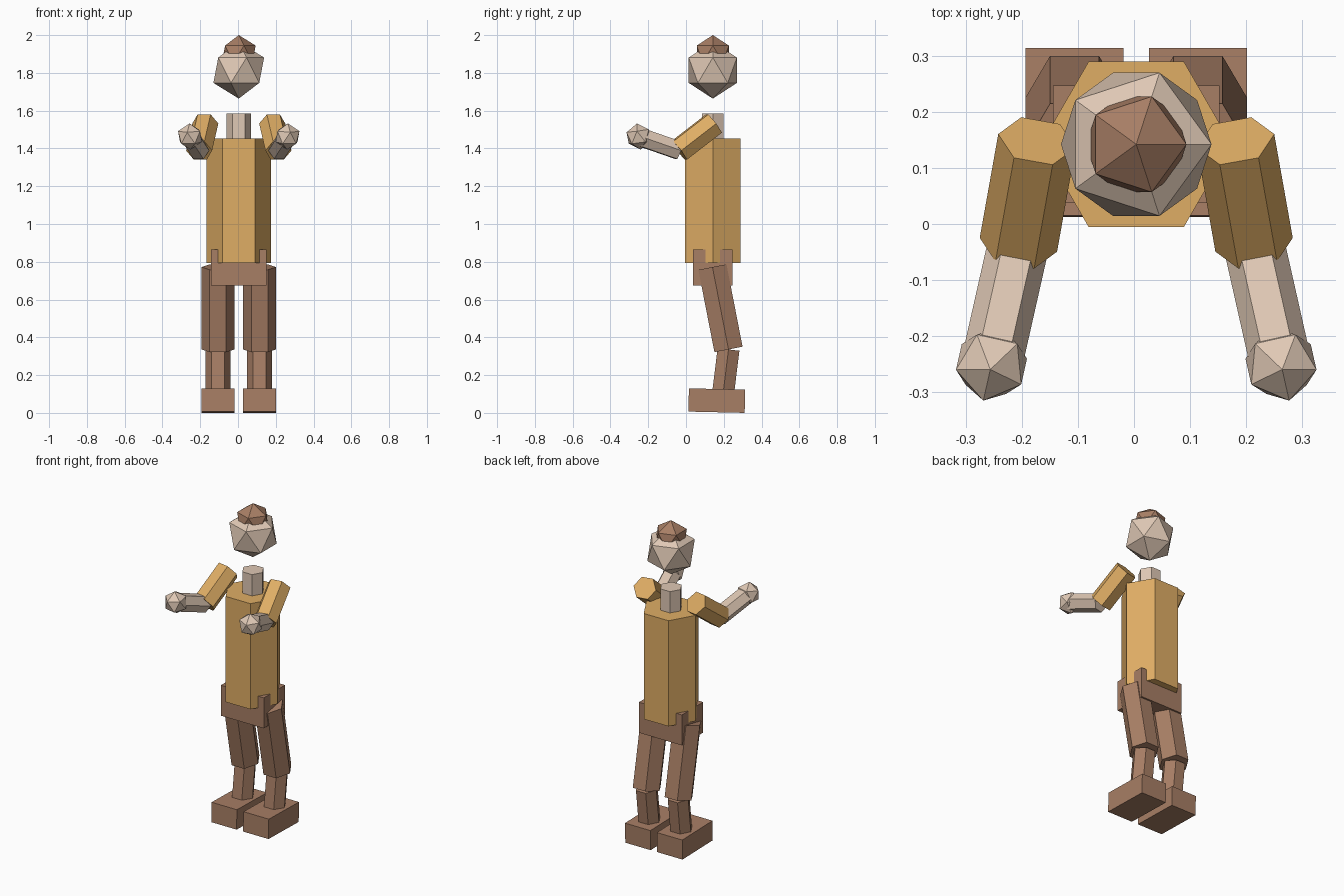
import bpy, bmesh, math
from mathutils import Matrix, Vector

if "Cube" in bpy.data.objects:
    bpy.data.objects.remove(bpy.data.objects["Cube"], do_unlink=True)

CX = 0.004   # body centre line
CY = 0.142
UP = Vector((0, 0, 1))


def make_material(name, rgb):
    mat = bpy.data.materials.new(name)
    mat.use_nodes = True
    mat.diffuse_color = (*rgb, 1)
    mat.node_tree.nodes["Principled BSDF"].inputs["Base Color"].default_value = (*rgb, 1)
    return mat


TAN = make_material("tan_shirt", (0.74, 0.42, 0.13))
SKIN = make_material("pale_skin", (0.74, 0.58, 0.46))
BROWN = make_material("brown_cloth", (0.39, 0.21, 0.13))


def finish(name, bm, mat, matrix):
    bm.transform(matrix)
    mesh = bpy.data.meshes.new(name)
    bm.to_mesh(mesh)
    bm.free()
    mesh.materials.append(mat)
    obj = bpy.data.objects.new(name, mesh)
    bpy.context.collection.objects.link(obj)
    return obj


def frame(axis, origin):
    """Matrix whose z follows the axis and whose x stays level."""
    z = axis.normalized()
    x = z.cross(UP)
    x = x.normalized() if x.length > 0.01 else Vector((1, 0, 0))
    y = z.cross(x)
    return Matrix.Translation(origin) @ Matrix((x, y, z)).transposed().to_4x4()


def hex_prism(name, start, end, radius, mat):
    start, end = Vector(start), Vector(end)
    bm = bmesh.new()
    bmesh.ops.create_cone(bm, cap_ends=True, segments=6, radius1=radius, radius2=radius,
                          depth=(end - start).length,
                          matrix=Matrix.Rotation(math.pi / 2, 4, 'Z'))
    return finish(name, bm, mat, frame(end - start, (start + end) / 2))


def ball(name, radius, mat, matrix):
    bm = bmesh.new()
    bmesh.ops.create_icosphere(bm, subdivisions=1, radius=radius)
    return finish(name, bm, mat, matrix)


def box(name, center, size, mat, tilt=0):
    bm = bmesh.new()
    bmesh.ops.create_cube(bm, size=1)
    turn = Matrix.Rotation(math.radians(tilt), 4, 'X')
    return finish(name, bm, mat, Matrix.Translation(center) @ turn @ Matrix.Diagonal((*size, 1)))


# Head, hair, neck and trunk
ball("head", 0.15, SKIN, Matrix.Translation((CX, CY, 1.814)))
ball("hair", 0.10, BROWN, Matrix.Translation((CX, CY, 1.90)))
hex_prism("neck", (CX, CY, 1.43), (CX, CY, 1.585), 0.066, SKIN)
hex_prism("torso", (CX, CY, 0.793), (CX, CY, 1.452), 0.17, TAN)
box("pelvis", (CX, CY, 0.77), (0.296, 0.21, 0.19), BROWN)

# Arms and legs, once per side
for side, s in (("left", 1), ("right", -1)):
    def at(x, y, z):
        return Vector((CX + s * x, y, z))

    shoulder, elbow, wrist = at(0.177, 0.148, 1.532), at(0.21, -0.037, 1.389), at(0.258, -0.25, 1.463)
    hex_prism(side + "_upper_arm", shoulder, elbow, 0.07, TAN)
    hex_prism(side + "_forearm", elbow, wrist, 0.0545, SKIN)
    roll = Matrix.Rotation(-math.pi / 2, 4, 'Z')
    ball(side + "_hand", 0.07, SKIN, frame(wrist - elbow, wrist) @ roll)

    hip, knee, ankle = at(0.11, 0.14, 0.772), at(0.11, 0.225, 0.336), at(0.11, 0.196, 0.1)
    hex_prism(side + "_thigh", hip, knee, 0.0875, BROWN)
    hex_prism(side + "_shin", knee, ankle, 0.067, BROWN)
    box(side + "_foot", at(0.11, 0.163, 0.065), (0.175, 0.298, 0.123), BROWN, -1.3)
